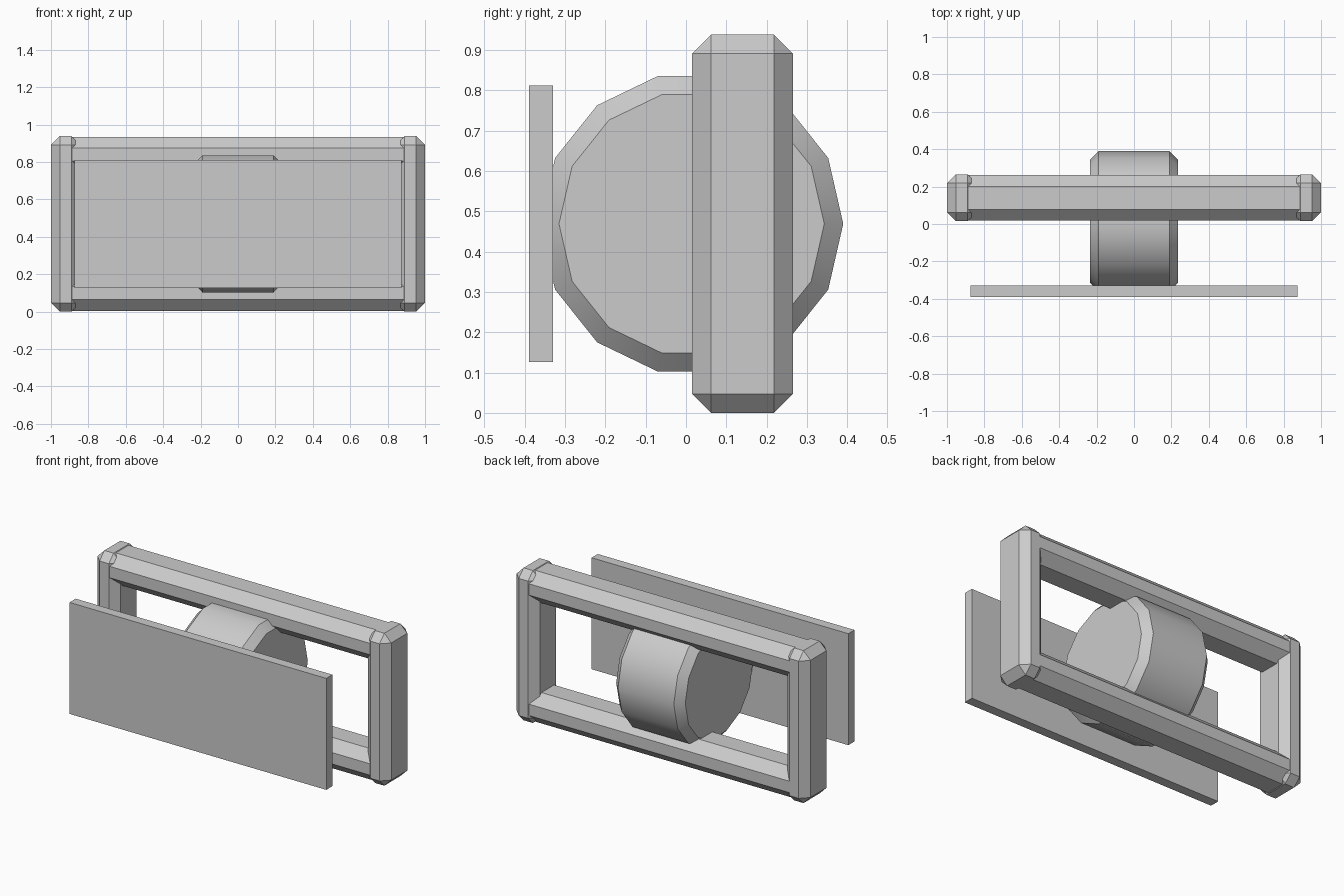
import bpy
import bmesh
import math
from mathutils import Matrix

if "Cube" in bpy.data.objects:
    bpy.data.objects.remove(bpy.data.objects["Cube"])

# Single flat grey
grey = bpy.data.materials.new("light_grey")
grey.diffuse_color = (0.6, 0.6, 0.6, 1.0)
grey.use_nodes = True
grey.node_tree.nodes["Principled BSDF"].inputs["Base Color"].default_value = grey.diffuse_color

MID_Z = 0.469   # height of the frame and drum centre
FRAME_Y = 0.14  # centre depth of the frame


def finish(name, bm):
    bmesh.ops.recalc_face_normals(bm, faces=bm.faces)
    mesh = bpy.data.meshes.new(name)
    bm.to_mesh(mesh)
    bm.free()
    mesh.materials.append(grey)
    obj = bpy.data.objects.new(name, mesh)
    bpy.context.collection.objects.link(obj)
    return obj


def box(name, centre, size, chamfer=0.0):
    bm = bmesh.new()
    bmesh.ops.create_cube(bm, size=1.0,
                          matrix=Matrix.Translation(centre) @ Matrix.Diagonal((*size, 1.0)))
    if chamfer:
        bmesh.ops.bevel(bm, geom=bm.edges[:], offset=chamfer, segments=1,
                        profile=0.5, affect='EDGES')
    return finish(name, bm)


# Frame: two chamfered posts and two rails that run into them
for side, label in ((-1, "left"), (1, "right")):
    box(f"{label}_post", (side * 0.9215, FRAME_Y, MID_Z), (0.157, 0.25, 0.938), 0.047)
for side, label in ((-1, "bottom"), (1, "top")):
    box(f"{label}_rail", (0, FRAME_Y, MID_Z + side * 0.3705), (1.90, 0.243, 0.19), 0.06)

# Flat panel in front of the frame
box("front_panel", (0, -0.36, MID_Z), (1.748, 0.06, 0.686))

# Fourteen-sided drum lying across the middle, with chamfered rims
bm = bmesh.new()
rings = []
for x, r in ((-0.235, 0.329), (-0.19, 0.376), (0.19, 0.376), (0.235, 0.329)):
    angles = [i * math.tau / 14 for i in range(14)]
    rings.append([bm.verts.new((x, 0.014 + r * math.cos(a), MID_Z + r * math.sin(a)))
                  for a in angles])
for a, b in zip(rings, rings[1:]):
    for i in range(14):
        j = (i + 1) % 14
        bm.faces.new((a[i], a[j], b[j], b[i]))
bm.faces.new(rings[0])
bm.faces.new(rings[-1])
drum = finish("drum", bm)
bpy.context.view_layer.objects.active = drum
drum.select_set(True)
bpy.ops.object.shade_smooth_by_angle(angle=math.radians(30))
